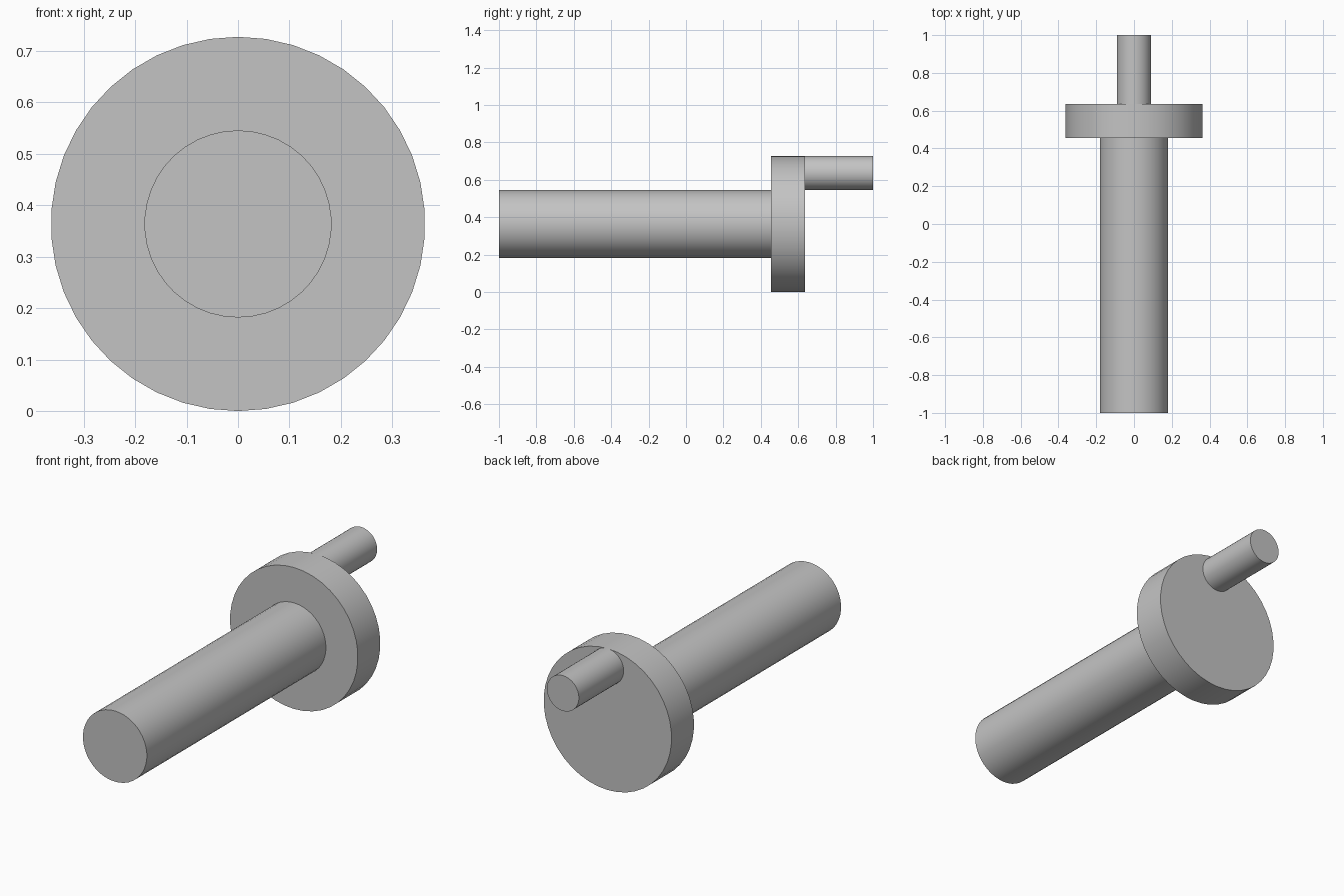
import bpy
import math

cube = bpy.data.objects.get("Cube")
if cube:
    bpy.data.objects.remove(cube, do_unlink=True)

steel = bpy.data.materials.new("light_grey")
steel.use_nodes = True
grey = (0.55, 0.55, 0.55, 1)
steel.diffuse_color = grey
steel.node_tree.nodes["Principled BSDF"].inputs["Base Color"].default_value = grey

UNIT = 2 / 11            # shaft radius, also the flange thickness
AXIS = 2 * UNIT          # height of the shaft axis


def rod(name, radius, y0, y1, z, sides):
    """Capped cylinder lying along y, with a vertex at its lowest point."""
    bpy.ops.mesh.primitive_cylinder_add(
        vertices=sides, radius=radius, depth=y1 - y0,
        location=(0, (y0 + y1) / 2, z), rotation=(math.pi / 2, 0, 0))
    ob = bpy.context.object
    ob.name = name
    ob.data.materials.append(steel)
    bpy.ops.object.transform_apply(location=False, rotation=True, scale=False)
    bpy.ops.object.shade_smooth_by_angle(angle=math.radians(30))
    return ob


# Main shaft, disc, and off-centre pin flush with the disc's top edge
flange_front = -1 + 8 * UNIT
flange_back = flange_front + UNIT
rod("shaft", UNIT, -1, flange_front, AXIS, 42)
rod("flange", 2 * UNIT, flange_front, flange_back, AXIS, 42)
rod("crank_pin", UNIT / 2, flange_back, 1, AXIS + 1.5 * UNIT, 42)
